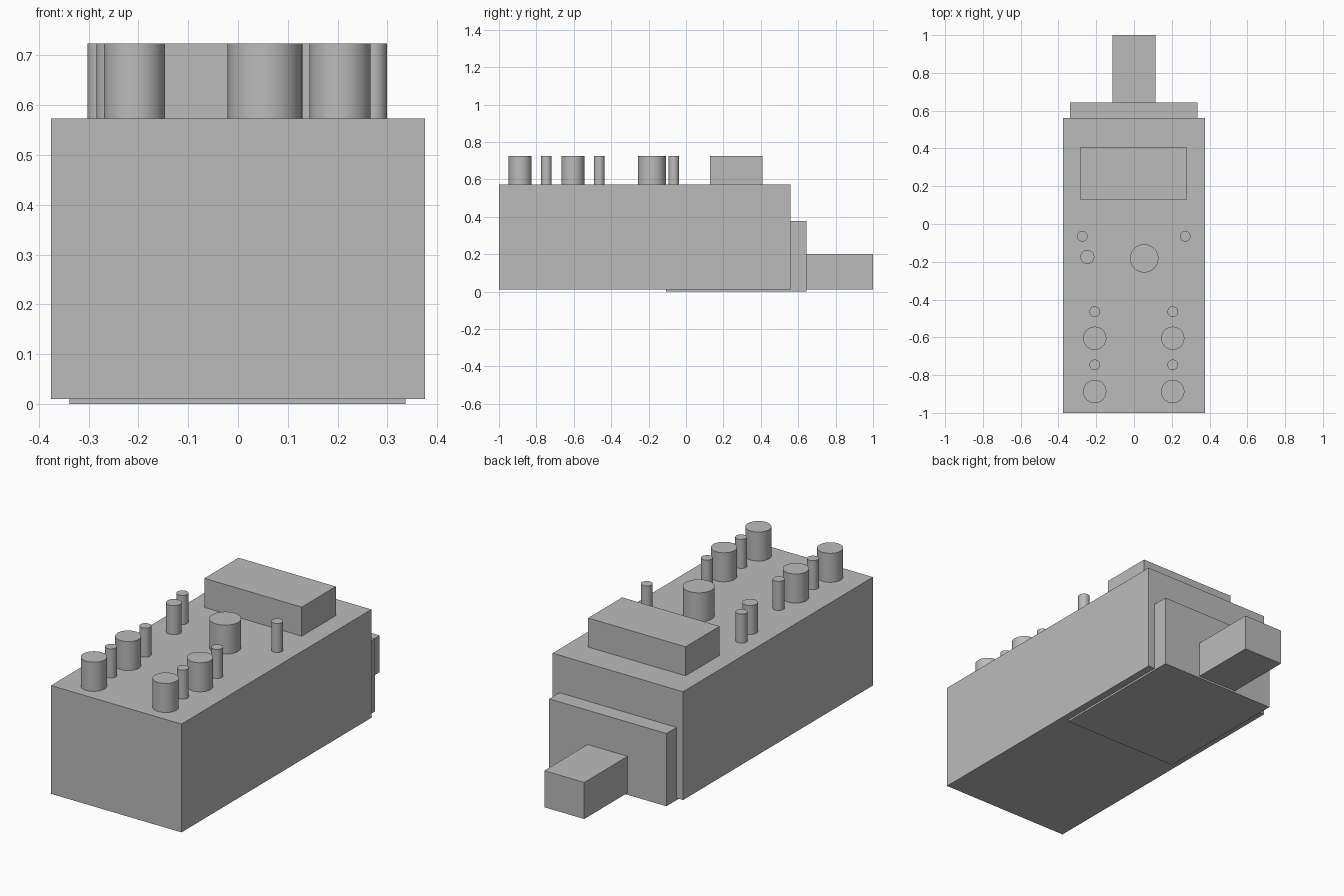
import bpy
import math

cube = bpy.data.objects.get("Cube")
if cube:
    bpy.data.objects.remove(cube, do_unlink=True)

# Single plain grey
GREY = (0.5, 0.5, 0.5, 1.0)
grey = bpy.data.materials.new("plain_grey")
grey.use_nodes = True
grey.diffuse_color = GREY
shader = next(n for n in grey.node_tree.nodes if n.type == "BSDF_PRINCIPLED")
shader.inputs["Base Color"].default_value = GREY

BODY_TOP = 0.573
CONTROL_TOP = 0.724


def box(name, x, y, z):
    """Box from (min, max) ranges on each axis."""
    bpy.ops.mesh.primitive_cube_add(size=1)
    ob = bpy.context.object
    ob.name = name
    ob.location = [(a + b) / 2 for a, b in (x, y, z)]
    ob.scale = [b - a for a, b in (x, y, z)]
    ob.data.materials.append(grey)


def knob(name, x, y, radius):
    """Upright cylinder standing on the top panel."""
    height = CONTROL_TOP - BODY_TOP
    bpy.ops.mesh.primitive_cylinder_add(
        vertices=48, radius=radius, depth=height,
        location=(x, y, BODY_TOP + height / 2))
    ob = bpy.context.object
    ob.name = name
    bpy.ops.object.shade_smooth_by_angle(angle=math.radians(30))
    ob.data.materials.append(grey)


# Casing, rear bracket wrapping under it, and rear plug
box("casing", (-0.375, 0.375), (-1, 0.56), (0.01, BODY_TOP))
box("rear_bracket", (-0.338, 0.336), (-0.108, 0.644), (0, 0.378))
box("rear_plug", (-0.115, 0.115), (0.644, 1), (0.01, 0.2))

# Raised display block
box("display_block", (-0.283, 0.277), (0.128, 0.408), (BODY_TOP, CONTROL_TOP))

# Two columns of large knobs with small pins between
SMALL, LARGE = 0.028, 0.0615
for side, x in (("right", -0.208), ("left", 0.205)):
    for i, y in enumerate((-0.887, -0.605)):
        knob(f"{side}_knob_{i + 1}", x, y, LARGE)
        knob(f"{side}_pin_{i + 1}", x, y + 0.141, SMALL)

# Controls in front of the display
knob("right_display_pin", -0.274, -0.065, SMALL)
knob("left_display_pin", 0.271, -0.065, SMALL)
knob("selector_button", -0.247, -0.174, 0.037)
knob("main_dial", 0.054, -0.182, 0.075)
